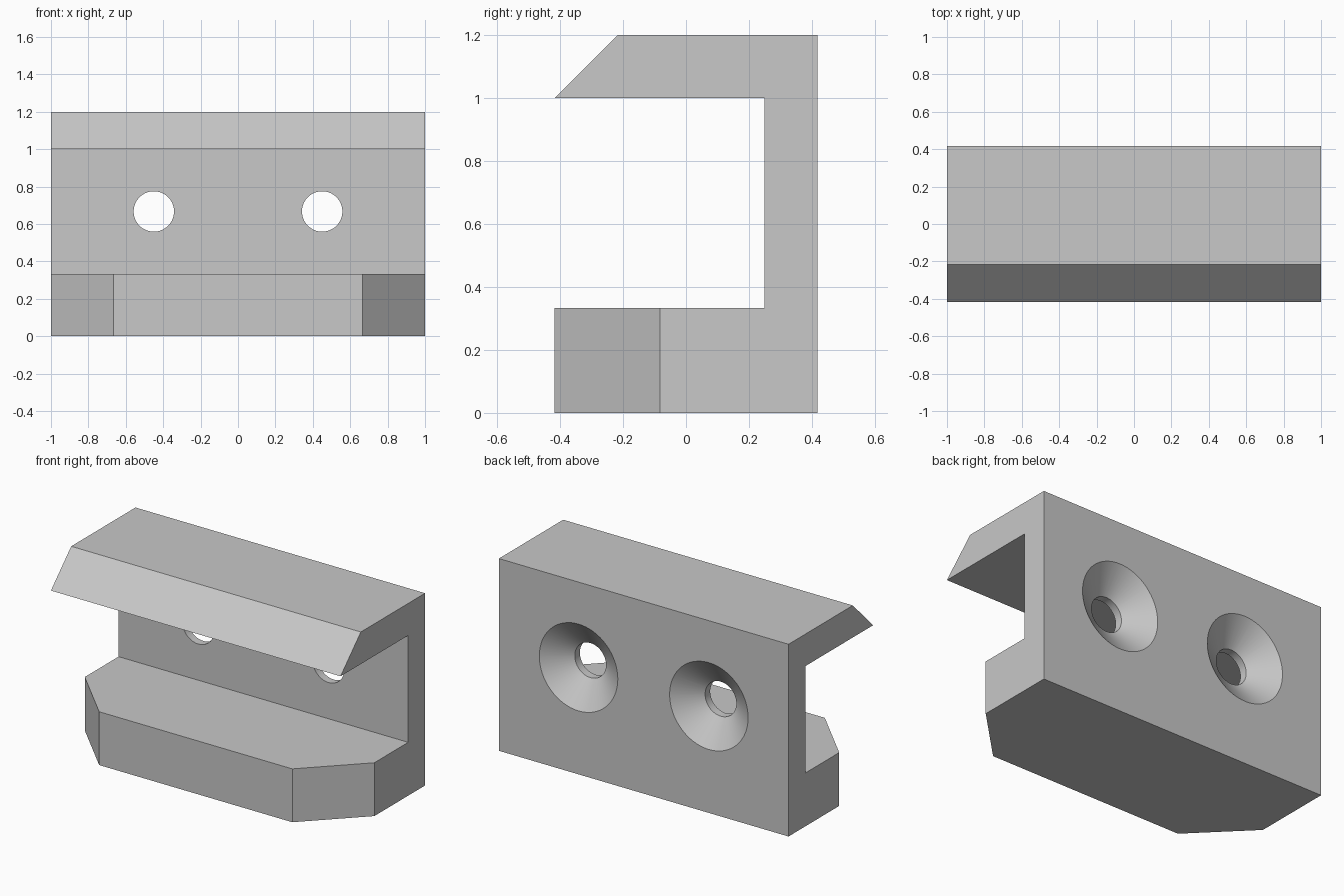
import bpy, bmesh, math
from mathutils import Vector, Matrix

cube = bpy.data.objects.get("Cube")
if cube:
    bpy.data.objects.remove(cube, do_unlink=True)

grey = bpy.data.materials.new("light grey")
grey.use_nodes = True
colour = (0.58, 0.58, 0.58, 1)
grey.diffuse_color = colour
grey.node_tree.nodes["Principled BSDF"].inputs["Base Color"].default_value = colour


def finish(name, bm):
    bmesh.ops.recalc_face_normals(bm, faces=bm.faces)
    mesh = bpy.data.meshes.new(name)
    bm.to_mesh(mesh)
    bm.free()
    mesh.materials.append(grey)
    obj = bpy.data.objects.new(name, mesh)
    bpy.context.collection.objects.link(obj)
    return obj


def prism(name, points, direction):
    """Extrude a flat outline along a vector."""
    bm = bmesh.new()
    face = bm.faces.new([bm.verts.new(p) for p in points])
    new = bmesh.ops.extrude_face_region(bm, geom=[face])["geom"]
    verts = [v for v in new if isinstance(v, bmesh.types.BMVert)]
    bmesh.ops.translate(bm, verts=verts, vec=Vector(direction))
    return finish(name, bm)


def countersink(name, x, z, steps=64):
    """Closed turned shape: straight bore opening into a cone at the back."""
    bm = bmesh.new()
    rings = []
    for r, y in [(0.108, 0.2), (0.108, 0.3), (0.299, 0.437)]:
        ring = [bm.verts.new((x + r * math.cos(a), y, z + r * math.sin(a)))
                for a in (math.tau * i / steps for i in range(steps))]
        rings.append(ring)
    for low, high in zip(rings, rings[1:]):
        for i in range(steps):
            j = (i + 1) % steps
            bm.faces.new((low[i], low[j], high[j], high[i]))
    bm.faces.new(rings[0])
    bm.faces.new(rings[-1])
    return finish(name, bm)


# Bracket: C-shaped side profile with a sloped upper lip
front, back, wall = -0.417, 0.417, 0.25
profile = [(front, 0), (back, 0), (back, 1.2), (-0.217, 1.2), (front, 1.0),
           (wall, 1.0), (wall, 0.333), (front, 0.333)]
bracket = prism("clip_bracket", [(-1, y, z) for y, z in profile], (2, 0, 0))

# Cutters: clipped front corners of the lower jaw, and the screw holes
cutters = []
for side, label in ((1, "left"), (-1, "right")):
    # corner line runs from (0.667, front) to (1, -0.083), overshooting both ends
    corner = [(0.567, -0.517), (1.1, 0.017), (1.2, -0.6)]
    cutters.append(prism(label + "_corner_cutter",
                         [(side * x, y, -0.1) for x, y in corner], (0, 0, 0.7)))
    cutters.append(countersink(label + "_screw_hole_cutter", side * 0.45, 0.667))

for cutter in cutters:
    cutter.hide_render = True
    mod = bracket.modifiers.new(cutter.name, "BOOLEAN")
    mod.operation = "DIFFERENCE"
    mod.solver = "EXACT"
    mod.object = cutter

# Bake the cuts, then drop the cutters
bpy.context.view_layer.update()
graph = bpy.context.evaluated_depsgraph_get()
result = bpy.data.meshes.new_from_object(bracket.evaluated_get(graph))
bracket.modifiers.clear()
bracket.data = result
for cutter in cutters:
    bpy.data.objects.remove(cutter, do_unlink=True)

# Smooth the turned holes, keep every other edge sharp
bpy.ops.object.select_all(action="DESELECT")
bracket.select_set(True)
bpy.context.view_layer.objects.active = bracket
bpy.ops.object.shade_smooth_by_angle(angle=math.radians(25))
